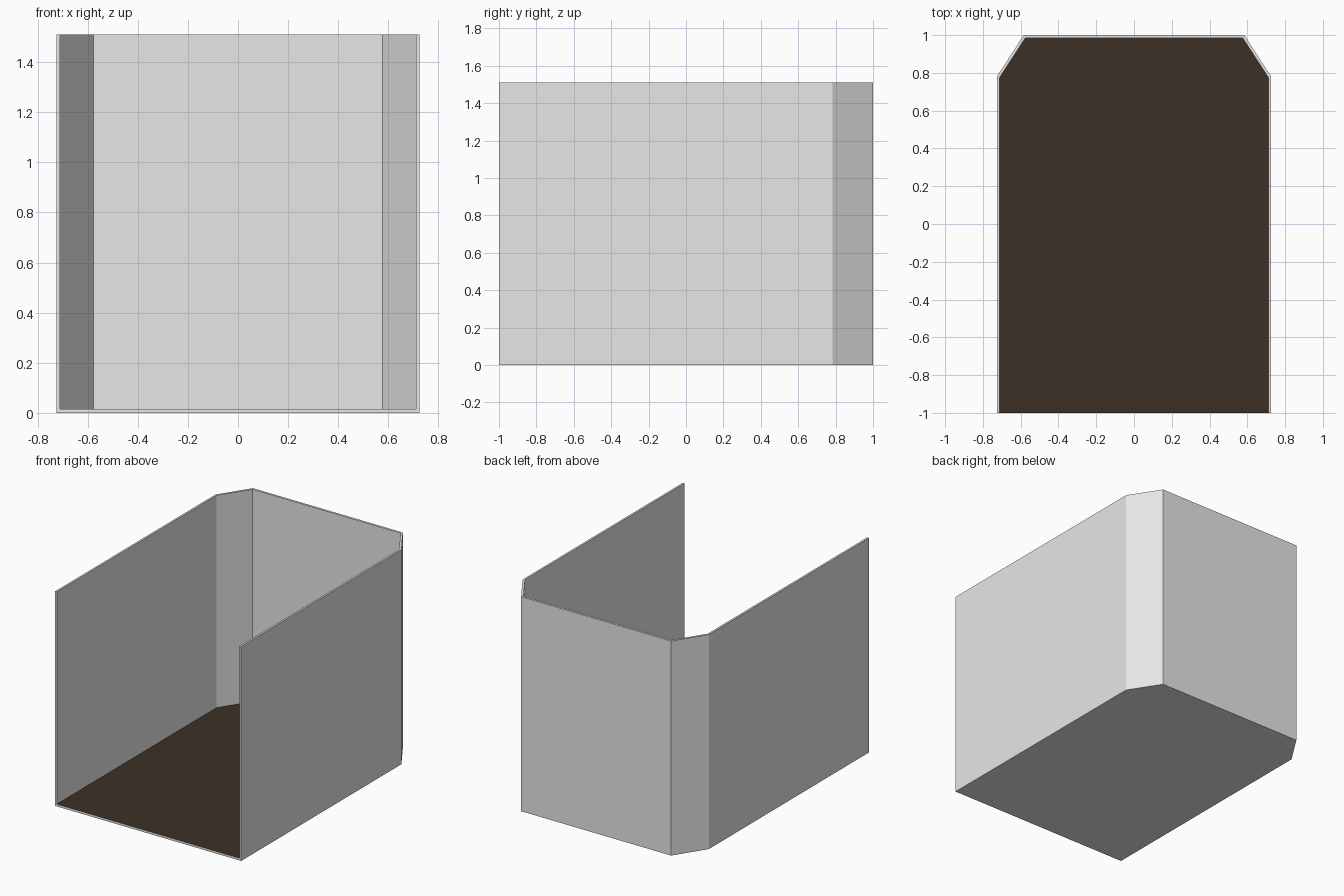
import bpy
import bmesh

cube = bpy.data.objects.get("Cube")
if cube:
    bpy.data.objects.remove(cube, do_unlink=True)

HEIGHT, FLOOR = 1.51, 0.016


def material(name, rgb):
    mat = bpy.data.materials.new(name)
    mat.use_nodes = True
    mat.diffuse_color = (*rgb, 1)
    mat.node_tree.nodes["Principled BSDF"].inputs["Base Color"].default_value = (*rgb, 1)
    return mat


def open_outline(side, chamfer_y, chamfer_x, back):
    """Plan of the walls from the front right end round to the front left end."""
    half = [(side, -1), (side, chamfer_y), (chamfer_x, back)]
    return [(-x, y) for x, y in half] + half[::-1]


def ring(bm, outline, z):
    return [bm.verts.new((x, y, z)) for x, y in outline]


# Open-fronted shell with chamfered back corners
outer = open_outline(0.725, 0.782, 0.584, 1.0)
inner = open_outline(0.711, 0.776, 0.576, 0.984)
bm = bmesh.new()
out_low, out_top = ring(bm, outer, 0), ring(bm, outer, HEIGHT)
in_low, in_top = ring(bm, inner, FLOOR), ring(bm, inner, HEIGHT)

# Walls and rim
for low, high in ((out_low, out_top), (out_top, in_top), (in_top, in_low)):
    for i in range(len(low) - 1):
        bm.faces.new((low[i], low[i + 1], high[i + 1], high[i]))

# Underside, floor and front edge
bm.faces.new(out_low)
floor = bm.faces.new(in_low)
floor.material_index = 1
bm.faces.new((out_low[0], out_low[-1], out_top[-1], in_top[-1],
              in_low[-1], in_low[0], in_top[0], out_top[0]))
bmesh.ops.recalc_face_normals(bm, faces=bm.faces)

mesh = bpy.data.meshes.new("room_shell")
bm.to_mesh(mesh)
bm.free()
mesh.materials.append(material("pale grey wall", (0.8, 0.8, 0.8)))
mesh.materials.append(material("dark brown floor", (0.045, 0.03, 0.018)))
room = bpy.data.objects.new("room_shell", mesh)
bpy.context.collection.objects.link(room)
